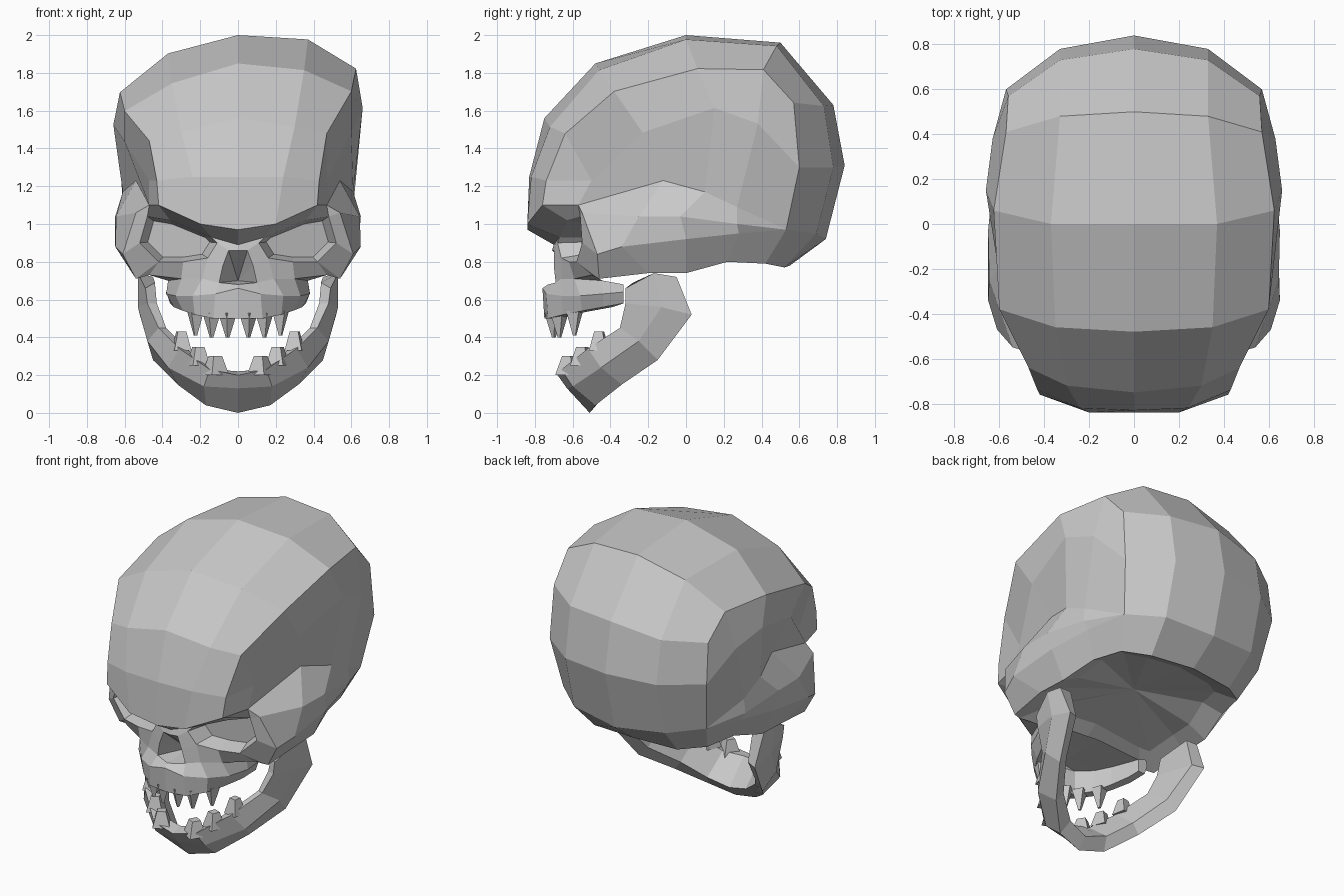
import bpy
import bmesh
from mathutils import Vector, Matrix

cube = bpy.data.objects.get("Cube")
if cube:
    bpy.data.objects.remove(cube, do_unlink=True)

# One plain bone material for everything
bone = bpy.data.materials.new("bone_grey")
bone.use_nodes = True
bone_colour = (.58, .58, .58, 1)
bone.diffuse_color = bone_colour
bone.node_tree.nodes["Principled BSDF"].inputs["Base Color"].default_value = bone_colour


class Shell:
    """Symmetrical mesh assembled from patches of the model's left half."""

    def __init__(self):
        self.bm = bmesh.new()
        self.cache = {}

    def vert(self, point, side):
        key = (round(point[0] * side, 4), round(point[1], 4), round(point[2], 4))
        if key not in self.cache:
            self.cache[key] = self.bm.verts.new(key)
        return self.cache[key]

    def face(self, points):
        for side in (1, -1):
            corners = [self.vert(p, side) for p in points]
            corners = list(dict.fromkeys(corners))[::side]
            if len(corners) > 2 and not self.bm.faces.get(corners):
                self.bm.faces.new(corners)

    def patch(self, rows):
        for upper, lower in zip(rows, rows[1:]):
            for i in range(len(upper) - 1):
                self.face([upper[i], upper[i + 1], lower[i + 1], lower[i]])

    def finish(self, name):
        bmesh.ops.recalc_face_normals(self.bm, faces=self.bm.faces[:])
        mesh = bpy.data.meshes.new(name)
        self.bm.to_mesh(mesh)
        self.bm.free()
        mesh.materials.append(bone)
        obj = bpy.data.objects.new(name, mesh)
        bpy.context.collection.objects.link(obj)


# Cranium vault: rows run from brow over the crown to the nape,
# each from the centre line out to the side crease
vault = [
    [(0, -.84, .97), (.2, -.84, 1), (.42, -.76, 1.1)],
    [(0, -.83, 1.25), (.24, -.82, 1.25), (.43, -.74, 1.23)],
    [(0, -.75, 1.56), (.3, -.72, 1.5), (.47, -.64, 1.46)],
    [(0, -.48, 1.85), (.35, -.46, 1.78), (.6, -.38, 1.65)],
    [(0, 0, 2), (.37, 0, 1.94), (.625, .06, 1.76)],
    [(0, .5, 1.96), (.33, .48, 1.91), (.57, .41, 1.76)],
    [(0, .78, 1.63), (.33, .73, 1.6), (.56, .57, 1.6)],
    [(0, .84, 1.31), (.33, .78, 1.3), (.57, .6, 1.3)],
    [(0, .74, .92), (.33, .69, .95), (.52, .53, .97)],
    [(0, .55, .78), (.3, .52, .77), (.45, .42, .79)],
]
skull = Shell()
skull.patch(vault)
crease = [row[-1] for row in vault]

# Temple and cheek arch: rows run front to back, from crease down to the rim
temple = [
    crease[2:7],
    [(.47, -.5, 1.23), (.6, -.23, 1.46), (.66, .15, 1.57), (.63, .38, 1.5), crease[7]],
    [(.47, -.57, 1.1), (.54, -.12, 1.23), (.61, .1, 1.17), (.61, .27, 1.09), crease[8]],
    [(.54, -.55, 1.06), (.645, -.25, 1.04), (.65, -.03, 1.04), (.62, .27, 1), crease[8]],
    [(.61, -.47, .84), (.65, -.34, .88), (.64, 0, .92), (.59, .28, .95), crease[8]],
    [(.54, -.46, .71), (.56, -.2, .74), (.55, 0, .74), (.5, .22, .8), crease[9]],
]
skull.patch(temple)
dent, brow_end, arch_top, arch_mid, arch_low = [row[0] for row in temple[1:]]
skull.face([crease[1], crease[2], dent])
skull.face([crease[0], crease[1], dent, brow_end])

# Underside of the brow
under = [(0, -.7, .89), (.14, -.67, .93), (.36, -.63, 1.02), (.48, -.56, 1.04)]
skull.patch([vault[0] + [brow_end], under])
skull.face([brow_end, arch_top, under[3]])

# Eye socket: a rim, a wall sloping inwards and a flat back
socket_out, socket_low = (.52, -.55, .9), (.42, -.58, .8)
socket_mid, socket_in, bridge_side = (.29, -.62, .8), (.16, -.66, .82), (.11, -.68, .9)
rim = under[1:] + [socket_out, socket_low, socket_mid, socket_in, bridge_side]
middle = Vector((.31, -.6, .92))
floor = []
for p in rim:
    q = middle + (Vector(p) - middle) * .8
    floor.append((q.x, q.y + .11, q.z))
skull.patch([rim + rim[:1], floor + floor[:1]])
skull.face(floor)

# Cheekbone below and beside the socket
cheek_low, jaw_root, nose_wing = (.47, -.5, .73), (.3, -.59, .71), (.19, -.66, .71)
skull.patch([
    [under[3], socket_out, socket_low, socket_low, socket_mid, socket_in],
    [arch_top, arch_mid, arch_low, cheek_low, jaw_root, nose_wing],
])
skull.face([arch_low, temple[-1][0], cheek_low])

# Nose bridge, frame and tapering cavity
nose = [(0, -.71, .86), (.05, -.7, .86), (.08, -.7, .78), (.1, -.69, .69), (0, -.73, .68)]
skull.face([under[0], under[1], bridge_side, nose[1], nose[0]])
skull.patch([[bridge_side, socket_in, nose_wing], nose[1:4]])
skull.patch([nose, [(0, -.52, .7)] * len(nose)])

# Hollow base inside the rim
base_rim = vault[-1] + temple[-1][-2::-1] + [cheek_low, (0, -.45, .74)]
inner = [(x * .78, y * .78, z + .06) for x, y, z in base_rim]
skull.patch([base_rim, inner, [(0, 0, .88)] * len(inner)])

# The crown leans slightly to one side
for v in skull.bm.verts:
    v.co.z += .1 * v.co.x * min(1, max(0, (v.co.z - 1.3) / .4))
skull.finish("cranium")

# Upper jaw: arch below the nose with an inner wall and a palate
jaw_side, jaw_back = (.37, -.44, .7), (.37, -.33, .68)
gum = [(0, -.75, .5), (.13, -.73, .5), (.23, -.65, .52), (.29, -.55, .54),
       (.34, -.44, .56), (.36, -.33, .58)]
gum_inner = [(x * .85, y + .05, z) for x, y, z in gum[:-1]] + [(.31, -.33, .58)]
palate_edge = [(x, y, .66) for x, y, z in gum_inner]
palate_middle = [(0, y, .68) for x, y, z in gum_inner]
upper = Shell()
upper.patch([
    [nose[4], nose[3], nose_wing, jaw_root, jaw_side, jaw_back],
    [(0, -.76, .66), (.12, -.74, .63), (.24, -.66, .62), (.33, -.56, .62),
     (.38, -.44, .63), (.38, -.33, .64)],
    gum, gum_inner, palate_edge, palate_middle,
])
upper.face([jaw_root, cheek_low, jaw_side])
upper.face([jaw_back, (.38, -.33, .64), gum[-1], gum_inner[-1], palate_edge[-1]])
upper.finish("upper_jaw")

# Lower jaw: five-sided section swept from chin to hinge
sections = [
    [(0, -.68, .2), (0, -.63, .13), (0, -.51, 0), (0, -.45, .07), (0, -.6, .22)],
    [(.15, -.66, .23), (.18, -.6, .14), (.17, -.48, .04), (.14, -.42, .11), (.13, -.57, .23)],
    [(.31, -.52, .34), (.37, -.45, .24), (.32, -.34, .15), (.27, -.33, .21), (.26, -.48, .33)],
    [(.42, -.35, .45), (.48, -.25, .38), (.45, -.15, .28), (.39, -.16, .34), (.38, -.33, .45)],
    [(.48, -.32, .58), (.53, -.13, .56), (.52, .03, .52), (.45, 0, .53), (.43, -.3, .58)],
    [(.49, -.32, .66), (.53, -.17, .74), (.53, -.05, .72), (.45, -.05, .72), (.44, -.28, .69)],
]
jaw = Shell()
jaw.patch([s + s[:1] for s in sections])
jaw.face(sections[-1])
jaw.finish("lower_jaw")


def teeth(name, spots, height, tip, direction):
    """Row of four-sided tapering teeth, mirrored left and right."""
    row = Shell()
    for x, y, z, radius in spots:
        for side in (1, -1):
            place = Matrix.Translation((x * side, y, z + direction * height / 2))
            turn = Matrix.Rotation(side * x * 2, 4, "Z")
            bottom, top = (radius, radius * tip)[::direction]
            bmesh.ops.create_cone(row.bm, cap_ends=True, segments=4, radius1=bottom,
                                  radius2=top, depth=height, matrix=place @ turn)
    row.finish(name)


# Pointed upper teeth and blunter lower teeth
teeth("upper_teeth", [(.055, -.7, .53, .05), (.14, -.67, .53, .05),
                      (.225, -.59, .54, .05)], .13, .2, -1)
teeth("lower_teeth", [(.12, -.62, .2, .075), (.21, -.55, .25, .07),
                      (.3, -.46, .33, .065)], .1, .5, 1)
